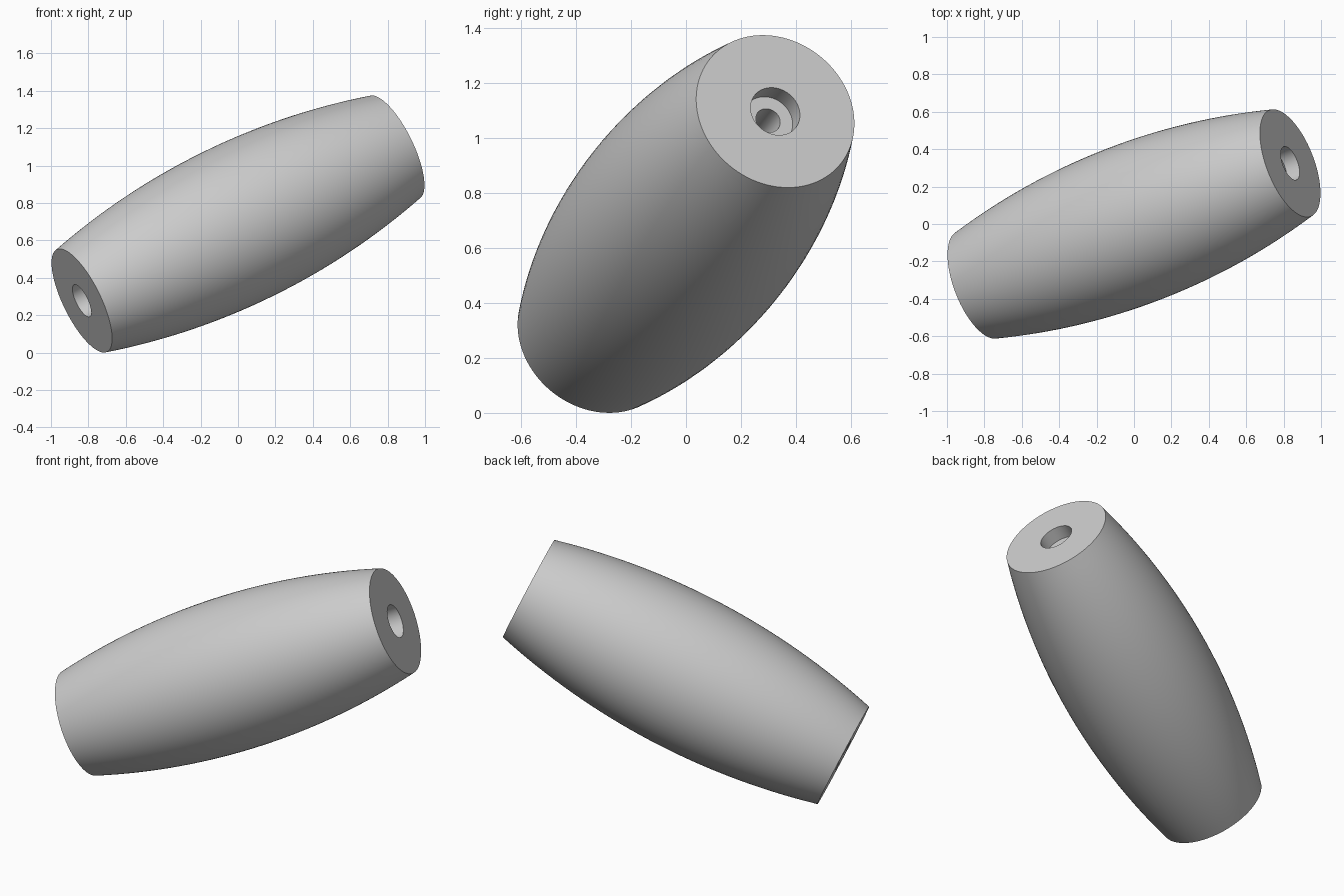
import bpy, bmesh, math
from mathutils import Vector, Matrix

cube = bpy.data.objects.get("Cube")
if cube:
    bpy.data.objects.remove(cube, do_unlink=True)

# Main dimensions
AXIS = Vector((0.835, 0.325, 0.41))
CENTRE = Vector((0, 0, 0.6875))
HALF = AXIS.length
R_END, R_MID = 0.305, 0.428
R_BORE, R_HOLE, BORE_DEPTH = 0.095, 0.047, 0.08
SIDES, STEPS = 96, 32

# Plain grey material
grey = bpy.data.materials.new("light_grey")
grey.use_nodes = True
colour = (0.6, 0.6, 0.6, 1)
grey.diffuse_color = colour
grey.node_tree.nodes["Principled BSDF"].inputs["Base Color"].default_value = colour

# Outer profile: a circular arc between the two end faces
sag = R_MID - R_END
arc_radius = (HALF ** 2 + sag ** 2) / (2 * sag)
half_angle = math.asin(HALF / arc_radius)
profile = []
for i in range(STEPS + 1):
    a = half_angle * (2 * i / STEPS - 1)
    profile.append((R_MID - arc_radius * (1 - math.cos(a)), arc_radius * math.sin(a)))

# Inner profile: counterbores at both ends joined by a narrow through hole
floor = HALF - BORE_DEPTH
profile += [(R_BORE, HALF), (R_BORE, floor), (R_HOLE, floor),
            (R_HOLE, -floor), (R_BORE, -floor), (R_BORE, -HALF)]

# Turn the closed profile around its axis
bm = bmesh.new()
verts = [bm.verts.new((r, 0, z)) for r, z in profile]
edges = [bm.edges.new((v, verts[i - 1])) for i, v in enumerate(verts)]
bmesh.ops.spin(bm, geom=verts + edges, cent=(0, 0, 0), axis=(0, 0, 1),
               angle=math.tau, steps=SIDES)
bmesh.ops.remove_doubles(bm, verts=bm.verts, dist=0.0001)
bmesh.ops.recalc_face_normals(bm, faces=bm.faces)

# Tilt the barrel into place
tilt = AXIS.to_track_quat('Z', 'Y').to_matrix().to_4x4()
bm.transform(Matrix.Translation(CENTRE) @ tilt)
mesh = bpy.data.meshes.new("barrel_handle")
bm.to_mesh(mesh)
bm.free()
mesh.materials.append(grey)

handle = bpy.data.objects.new("barrel_handle", mesh)
bpy.context.collection.objects.link(handle)
bpy.ops.object.select_all(action='DESELECT')
handle.select_set(True)
bpy.context.view_layer.objects.active = handle
bpy.ops.object.shade_smooth_by_angle(angle=math.radians(30))
